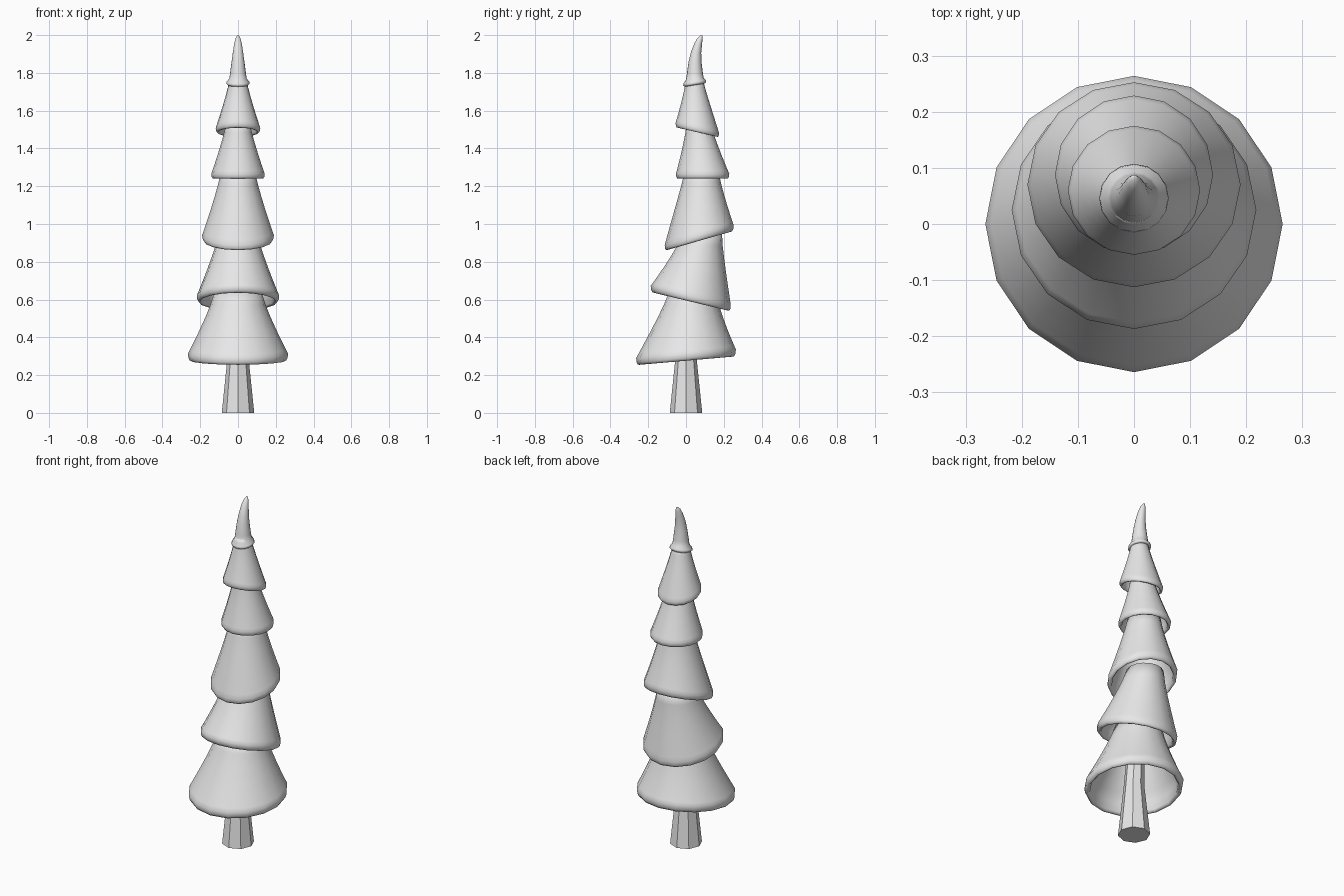
import bpy, bmesh
from math import sin, cos, pi, radians

cube = bpy.data.objects.get("Cube")
if cube:
    bpy.data.objects.remove(cube, do_unlink=True)

grey = bpy.data.materials.new("light grey")
grey.use_nodes = True
colour = (0.8, 0.8, 0.8, 1)
grey.diffuse_color = colour
grey.node_tree.nodes["Principled BSDF"].inputs["Base Color"].default_value = colour


def loft(name, rings, sides, smooth, cap_start=False):
    """Skin rings given as (radius, centre y, centre z, tilt in degrees)."""
    bm = bmesh.new()
    loops = []
    for r, y, z, tilt in rings:
        t = radians(tilt)
        loop = []
        for i in range(sides):
            a = 2 * pi * i / sides
            loop.append(bm.verts.new((r * cos(a), y + r * sin(a) * cos(t),
                                      z + r * sin(a) * sin(t))))
        loops.append(loop)
    for low, high in zip(loops, loops[1:]):
        for i in range(sides):
            j = (i + 1) % sides
            bm.faces.new((low[i], low[j], high[j], high[i]))
    bm.faces.new(loops[-1])
    if cap_start:
        bm.faces.new(loops[0][::-1])
    bmesh.ops.recalc_face_normals(bm, faces=bm.faces)
    for f in bm.faces:
        f.smooth = smooth
    mesh = bpy.data.meshes.new(name)
    bm.to_mesh(mesh)
    bm.free()
    mesh.materials.append(grey)
    obj = bpy.data.objects.new(name, mesh)
    bpy.context.collection.objects.link(obj)
    return obj


def tier(name, y, z, r, tilt, top_y, top_z, top_r):
    """Hollow drooping skirt with a rounded lip at its lower edge."""
    lip = 0.012 + 0.1 * r

    def wall(u, inset):
        k = (1 - u) ** 1.2
        return (top_r + (r - top_r) * k - inset, y + (top_y - y) * u,
                z + lip + (top_z - z - lip) * u, tilt * (1 - u))

    steps = [0, 0.06, 0.2, 0.4, 0.6, 0.8, 1]
    # Inner wall downwards, then the lip, then the outer wall upwards
    rings = [wall(u, 0.6 * lip) for u in reversed(steps[1:])]
    for inset, lift in ((0.75, 0.3), (0.5, 0.03), (0.25, 0.06), (0.06, 0.4)):
        rings.append((r - inset * lip, y, z + lift * lip, tilt))
    rings += [wall(u, 0) for u in steps]
    loft(name, rings, 16, True, cap_start=True)


# Trunk
loft("trunk", [(0.086, 0, 0, 0), (0.055, 0, 0.3, 0), (0.045, 0.02, 0.58, 0)],
     8, False, cap_start=True)

# Foliage, bottom to top
tier("lowest_tier", 0, 0.275, 0.265, 5, 0.035, 0.64, 0.125)
tier("second_tier", 0.025, 0.588, 0.218, -13.5, 0.09, 0.96, 0.1)
tier("third_tier", 0.07, 0.91, 0.19, 16, 0.083, 1.29, 0.088)
tier("fourth_tier", 0.088, 1.24, 0.141, 0, 0.066, 1.54, 0.062)
tier("fifth_tier", 0.06, 1.485, 0.118, -13, 0.044, 1.78, 0.042)

# Curved tip with a small flared brim
loft("tip", [(0.04, 0.046, 1.75, 9), (0.054, 0.046, 1.735, 9),
             (0.062, 0.046, 1.743, 9), (0.06, 0.046, 1.753, 9),
             (0.046, 0.047, 1.77, 6), (0.042, 0.047, 1.8, 2),
             (0.034, 0.048, 1.86, -4), (0.027, 0.054, 1.91, -10),
             (0.021, 0.064, 1.95, -16), (0.014, 0.074, 1.98, -20),
             (0.007, 0.081, 1.995, -15), (0.001, 0.084, 2.0, 0)],
     16, True, cap_start=True)
